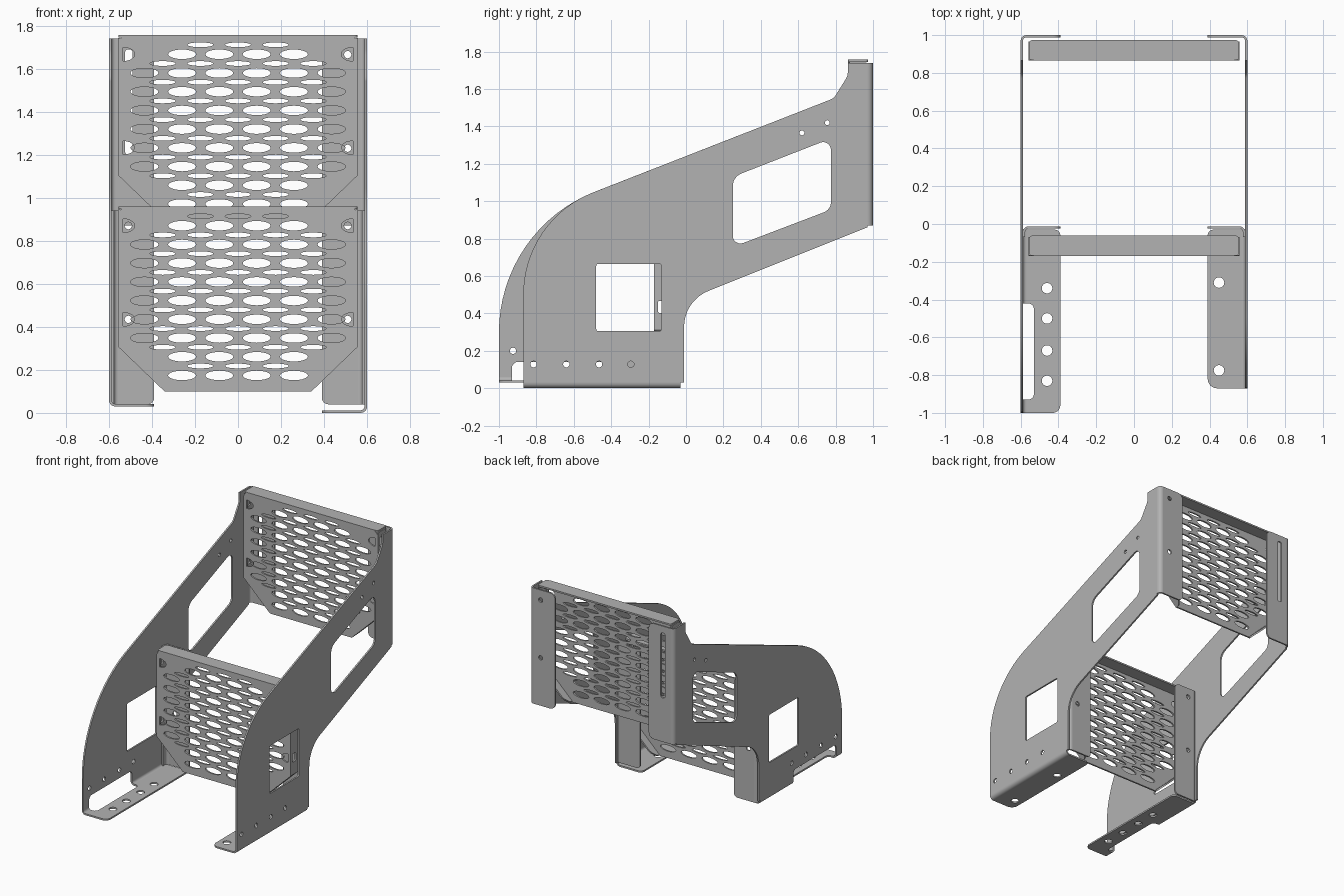
import bpy, bmesh, math
from mathutils import Matrix, Vector

if "Cube" in bpy.data.objects:
    bpy.data.objects.remove(bpy.data.objects["Cube"])

steel = bpy.data.materials.new("grey_steel")
steel.diffuse_color = (0.45, 0.45, 0.45, 1)
steel.use_nodes = True
steel.node_tree.nodes["Principled BSDF"].inputs["Base Color"].default_value = steel.diffuse_color
X, Y, Z = Vector((1, 0, 0)), Vector((0, 1, 0)), Vector((0, 0, 1))
T = 0.012  # sheet thickness


def rounded(pts):
    """Outline from (a, b) or (a, b, tangent length) corners, with true arcs."""
    out = []
    for i, p in enumerate(pts):
        P = Vector(p[:2])
        if len(p) < 3:
            out.append(P)
            continue
        A = (Vector(pts[i - 1][:2]) - P).normalized()
        B = (Vector(pts[(i + 1) % len(pts)][:2]) - P).normalized()
        w = math.sin(A.angle(B) / 2)
        n = 16 if p[2] > 0.1 else 6
        for k in range(n + 1):
            t = k / n
            a, b, c = (1 - t) ** 2, 2 * w * t * (1 - t), t * t
            out.append((a * (P + A * p[2]) + b * P + c * (P + B * p[2])) / (a + b + c))
    return out


def ellipse(x, y, rx, ry=None, n=16):
    ry = ry or rx
    return [Vector((x + rx * math.cos(k * math.tau / n), y + ry * math.sin(k * math.tau / n)))
            for k in range(n)]


def box(x0, x1, y0, y1, r=0.0):
    c = [(x0, y0), (x1, y0), (x1, y1), (x0, y1)]
    return rounded([p + (r,) for p in c] if r else c)


def plate(name, outlines, u, v, origin, t=T):
    """Flat sheet: first outline is the edge, the rest are holes."""
    cu = bpy.data.curves.new(name, 'CURVE')
    cu.dimensions, cu.fill_mode, cu.extrude = '2D', 'BOTH', t / 2
    for o in outlines:
        s = cu.splines.new('POLY')
        s.points.add(len(o) - 1)
        for q, p in zip(s.points, o):
            q.co = (p[0], p[1], 0, 1)
        s.use_cyclic_u = True
    tmp = bpy.data.objects.new("tmp", cu)
    bpy.context.collection.objects.link(tmp)
    dg = bpy.context.evaluated_depsgraph_get()
    me = bpy.data.meshes.new_from_object(tmp.evaluated_get(dg))
    bpy.data.objects.remove(tmp)
    m = Matrix((u, v, u.cross(v))).transposed().to_4x4()
    m.translation = Vector(origin)
    me.transform(m)
    bm = bmesh.new()
    bm.from_mesh(me)
    bmesh.ops.remove_doubles(bm, verts=bm.verts, dist=1e-5)
    bmesh.ops.recalc_face_normals(bm, faces=bm.faces)
    bm.to_mesh(me)
    bm.free()
    me.materials.clear()
    me.materials.append(steel)
    ob = bpy.data.objects.new(name, me)
    bpy.context.collection.objects.link(ob)
    bpy.ops.object.select_all(action='DESELECT')
    ob.select_set(True)
    bpy.context.view_layer.objects.active = ob
    bpy.ops.object.shade_smooth_by_angle(angle=math.radians(30))
    return ob


def bend(name, cx, cy, sx, sy, u, v, origin, length, R=0.03):
    """Quarter-round sheet bend around (cx, cy), opening towards (sx, sy)."""
    ang = [k * math.pi / 12 for k in range(7)]
    o = [(cx + sx * R * math.cos(a), cy + sy * R * math.sin(a)) for a in ang]
    i = [(cx + sx * (R - T) * math.cos(a), cy + sy * (R - T) * math.sin(a)) for a in ang[::-1]]
    plate(name, [o + i], u, v, origin, length)


for s, side in ((-1, "left"), (1, "right")):
    left = s < 0
    z0, yf, curve = (0.03, -1.0, 0.55) if left else (0.0, -0.87, 0.40)
    zb = z0 + 0.03

    # Side panel with windows and bolt holes
    bottom = [(-0.01, zb)]
    if left:  # foot notch
        bottom += [(-0.42, zb), (-0.42, 0.14, 0.03), (-0.93, 0.14, 0.03), (-0.93, zb)]
    edge = rounded(bottom + [(yf, zb), (yf, 1.24 + 0.39 * yf, curve), (0.79, 1.55, 0.02),
                             (0.865, 1.67, 0.02), (0.865, 1.74), (0.97, 1.74),
                             (0.97, 0.86), (-0.01, 0.468, 0.14)])
    holes = [box(-0.48, -0.13, 0.305, 0.665, 0.012),
             rounded([(0.25, 1.13, 0.05), (0.775, 1.335, 0.06), (0.775, 0.955, 0.04), (0.25, 0.755, 0.06)]),
             ellipse(0.62, 1.365, 0.013), ellipse(0.755, 1.42, 0.013)]
    row = [(-0.925, 0.2), (-0.75, 0.2), (-0.57, 0.2), (-0.4, 0.2)] if left else \
          [(-0.815, 0.128), (-0.64, 0.128), (-0.465, 0.128), (-0.295, 0.128)]
    holes += [ellipse(a, b, 0.017) for a, b in row]
    plate(side + "_side_panel", [edge] + holes, Y, Z, (s * 0.594, 0, 0))

    # Foot flange and its bend
    if left:
        foot = rounded([(-0.57, -0.03), (-0.39, -0.03, 0.03), (-0.39, -1.0, 0.04), (-0.57, -1.0),
                        (-0.57, -0.93), (-0.53, -0.93, 0.03), (-0.53, -0.42, 0.03), (-0.57, -0.42)])
        fh = [ellipse(-0.46, y, 0.028) for y in (-0.34, -0.5, -0.67, -0.83)]
        spans = [(-1.0, -0.93), (-0.42, -0.03)]
    else:
        foot = rounded([(0.57, -0.03), (0.39, -0.03, 0.03), (0.39, -0.87, 0.05), (0.57, -0.87)])
        fh = [ellipse(0.45, y, 0.028) for y in (-0.31, -0.775)]
        spans = [(-0.87, -0.03)]
    plate(side + "_foot_flange", [foot] + fh, X, Y, (0, 0, z0 + T / 2))
    for a, b in spans:
        bend(side + "_foot_bend", s * 0.57, zb, s, -1, X, Z, (0, (a + b) / 2, 0), b - a)

    # Upper rear flange (left one has a long slot)
    fl = rounded([(s * 0.57, 0.87), (s * 0.39, 0.87, 0.04), (s * 0.39, 1.74, 0.04), (s * 0.57, 1.74)])
    if left:
        fh = [box(-0.525, -0.49, 1.2, 1.69, 0.015)]
    else:
        fh = [ellipse(0.51, z, 0.017) for z in (1.665, 1.23)]
    plate(side + "_upper_rear_flange", [fl] + fh, X, Z, (0, 1 - T / 2, 0))
    bend(side + "_upper_rear_bend", s * 0.57, 0.97, s, 1, X, Y, (0, 0, 1.305), 0.87)

    # Lower rear angle bracket
    fl = rounded([(s * 0.558, 0.04), (s * 0.39, 0.04, 0.03), (s * 0.39, 0.94, 0.04), (s * 0.558, 0.94)])
    plate(side + "_lower_rear_flange", [fl] + [ellipse(s * 0.51, z, 0.017) for z in (0.87, 0.435)],
          X, Z, (0, -0.012 - T / 2, 0))
    bend(side + "_lower_rear_bend", s * 0.558, -0.042, s, 1, X, Y, (0, 0, 0.49), 0.9)
    plate(side + "_lower_rear_leg", [box(-0.07, -0.042, 0.04, 0.94)], Y, Z, (s * 0.582, 0, 0))

# Two identical perforated step panels
for name, dy, dz in (("lower_step", 0, 0), ("upper_step", 1.035, 0.797)):
    y0 = -0.17 + dy
    front = [(-0.53, 0.96), (0.53, 0.96), (0.558, 0.93), (0.558, 0.31), (0.34, 0.1), (-0.34, 0.1),
             (-0.558, 0.31), (-0.558, 0.93)]
    holes = []
    for k in range(9):  # wide holes
        z = 0.87 - 0.087 * k
        cols = [-0.26, -0.087, 0.087, 0.26] + ([-0.435, 0.435] if 1 <= k <= 6 else [])
        holes += [ellipse(x, z, 0.065, 0.022, 20) for x in cols]
    for k in range(9):  # narrow staggered holes
        z = 0.914 - 0.087 * k
        cols = [-0.175, 0, 0.175] + ([-0.35, 0.35] if 1 <= k <= 7 else [])
        holes += [ellipse(x, z, 0.06, 0.011, 20) for x in cols]
    for s in (-1, 1):  # half-round bolt access holes
        for z in (0.87, 0.435):
            holes.append([(s * (0.535 - 0.055 * math.sin(k * math.pi / 10)),
                           z + 0.032 * math.cos(k * math.pi / 10)) for k in range(11)])
    plate(name + "_front", [front] + holes, X, Z, (0, y0 + T / 2, dz))
    # Top lip
    plate(name + "_top_lip", [box(-0.555, 0.555, y0 + 0.002, y0 + 0.108, 0.015)], X, Y,
          (0, 0, 0.96 + dz - T / 2))
    for s in (-1, 1):
        # Side returns with access notches, and sloped lower returns
        notch = [box(y0 + 0.02, y0 + 0.06, z - 0.032, z + 0.032, 0.008) for z in (0.87, 0.435)]
        plate(name + "_side_return", [box(y0 + 0.002, y0 + 0.1, 0.31, 0.945)] + notch, Y, Z,
              (s * 0.552, 0, dz))
        d = Vector((-s * 0.218, 0, -0.21))
        plate(name + "_lower_return", [rounded([(0, 0.002), (d.length, 0.002), (d.length, 0.03, 0.02),
                                                (d.length - 0.05, 0.07, 0.02), (0, 0.07)])],
              d.normalized(), Y, (s * 0.553, y0, 0.312 + dz))
